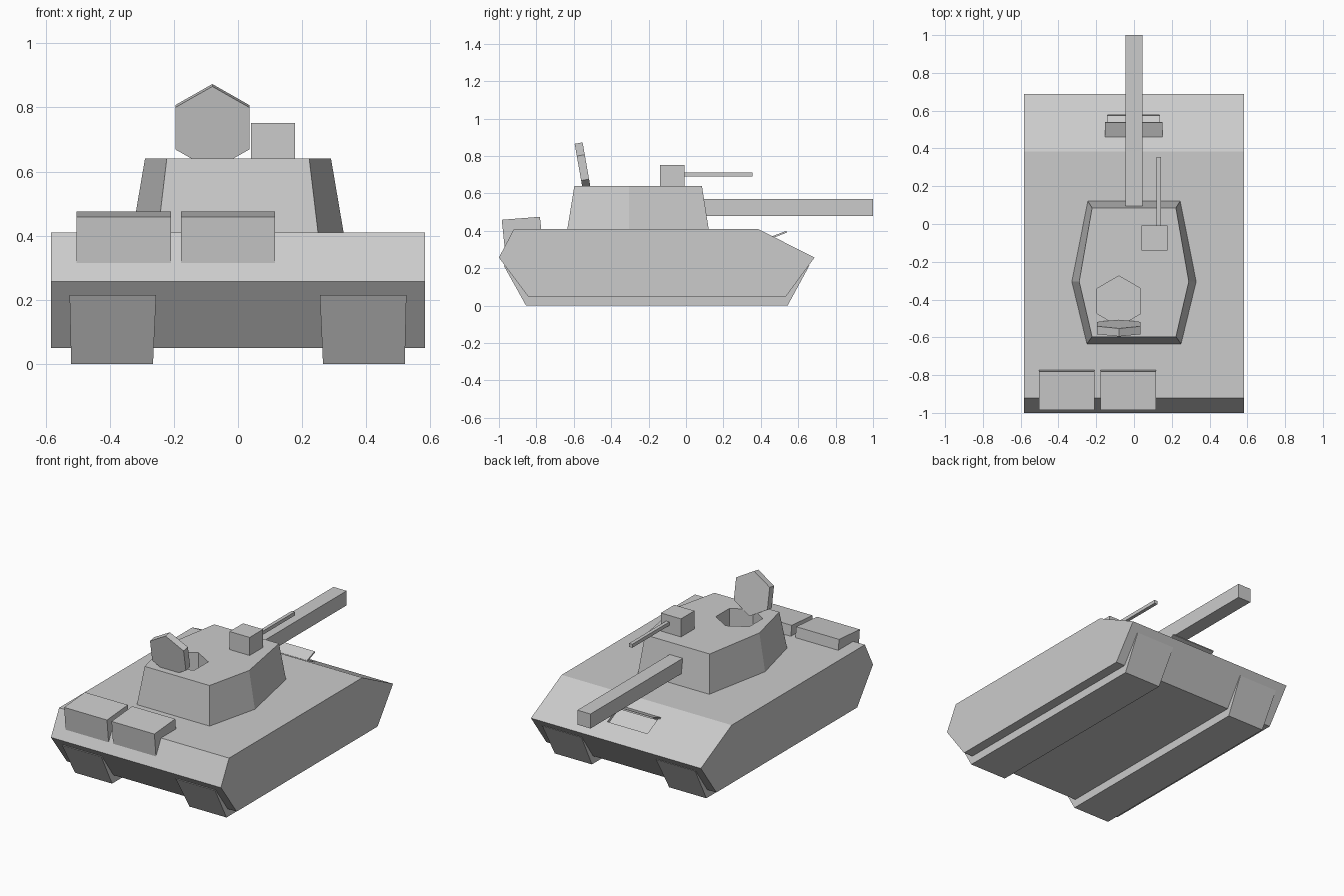
import bpy, bmesh
from math import radians
from mathutils import Matrix, Vector

cube = bpy.data.objects.get("Cube")
if cube:
    bpy.data.objects.remove(cube, do_unlink=True)

grey = bpy.data.materials.new("plain grey")
grey.use_nodes = True
COLOUR = (0.6, 0.6, 0.6, 1)
grey.diffuse_color = COLOUR
grey.node_tree.nodes["Principled BSDF"].inputs["Base Color"].default_value = COLOUR


def loft(name, lower, upper):
    """Closed solid between two matching rings of points."""
    bm = bmesh.new()
    a = [bm.verts.new(p) for p in lower]
    b = [bm.verts.new(p) for p in upper]
    bm.faces.new(a)
    bm.faces.new(b)
    for i in range(len(a)):
        j = (i + 1) % len(a)
        bm.faces.new((a[i], a[j], b[j], b[i]))
    bmesh.ops.recalc_face_normals(bm, faces=bm.faces)
    mesh = bpy.data.meshes.new(name)
    bm.to_mesh(mesh)
    bm.free()
    mesh.materials.append(grey)
    obj = bpy.data.objects.new(name, mesh)
    bpy.context.collection.objects.link(obj)
    return obj


def side_prism(name, profile, x0, x1):
    """Side profile of (y, z) points extruded across x."""
    return loft(name, [(x0, y, z) for y, z in profile], [(x1, y, z) for y, z in profile])


def box(name, x, y, z):
    return side_prism(name, [(y[0], z[0]), (y[1], z[0]), (y[1], z[1]), (y[0], z[1])], *x)


def hexagon(name, radius, depth, matrix):
    """Hexagonal slab, corners pointing along its local y."""
    bm = bmesh.new()
    bmesh.ops.create_cone(bm, cap_ends=True, segments=6, radius1=radius, radius2=radius,
                          depth=depth, matrix=matrix)
    # create_cone places its first corner on +y
    mesh = bpy.data.meshes.new(name)
    bm.to_mesh(mesh)
    bm.free()
    mesh.materials.append(grey)
    obj = bpy.data.objects.new(name, mesh)
    bpy.context.collection.objects.link(obj)
    return obj


def cut(target, cutter):
    mod = target.modifiers.new("opening", 'BOOLEAN')
    mod.operation = 'DIFFERENCE'
    mod.solver = 'EXACT'
    mod.object = cutter
    cutter.hide_render = True
    bpy.context.view_layer.objects.active = target
    bpy.ops.object.modifier_apply(modifier=mod.name)
    bpy.data.objects.remove(cutter, do_unlink=True)


# Hull with a shallow driver's opening in the sloping plate
hull = side_prism("hull", [(-1, 0.257), (-0.92, 0.41), (0.385, 0.41), (0.687, 0.257),
                           (0.535, 0.05), (-0.845, 0.05)], -0.583, 0.583)
opening = side_prism("driver_opening", [(0.465, 0.35), (0.475, 0.42), (0.585, 0.365),
                                        (0.575, 0.295)], -0.14, 0.135)
cut(hull, opening)

# Raised driver's lid
side_prism("driver_lid", [(0.462, 0.361), (0.54, 0.391), (0.537, 0.4), (0.459, 0.37)],
           -0.153, 0.15)

# Tracks, slightly narrower at the ground
for side, label in ((1, "left"), (-1, "right")):
    ends = [((0.265, 0.52), (-0.855, 0.543), 0), ((0.255, 0.525), (-0.975, 0.66), 0.215)]
    rings = [[(side * x[i], y[j], z) for i, j in ((0, 0), (1, 0), (1, 1), (0, 1))]
             for x, y, z in ends]
    loft(label + "_track", *rings)

# Turret with a deep hatch opening
base = [(0.25, -0.635), (0.33, -0.305), (0.245, 0.122)]
roof = [(0.222, -0.597), (0.29, -0.305), (0.222, 0.085)]


def mirrored(points, z):
    return [(x, y, z) for x, y in points] + [(-x, y, z) for x, y in reversed(points)]


turret = loft("turret", mirrored(base, 0.405), mirrored(roof, 0.64))
cut(turret, hexagon("hatch_opening", 0.133, 0.4, Matrix.Translation((-0.08, -0.408, 0.64))))

# Open hatch lid, leaning back
lid_tilt = Matrix.Rotation(radians(90 + 10), 4, 'X')
hexagon("hatch_lid", 0.133, 0.043, Matrix.Translation((-0.08, -0.551, 0.738)) @ lid_tilt)

# Guns
box("main_gun", (-0.045, 0.045), (0.08, 1.0), (0.48, 0.57))
box("roof_gun_mount", (0.04, 0.178), (-0.14, -0.008), (0.635, 0.752))
box("roof_gun_barrel", (0.12, 0.142), (-0.02, 0.355), (0.69, 0.712))

# Stowage bins at the rear, tilted a little
bin_profile = [(-0.97, 0.315), (-0.765, 0.33), (-0.781, 0.475), (-0.985, 0.459)]
for label, x0 in (("right", -0.503), ("middle", -0.178)):
    side_prism(label + "_stowage_bin", bin_profile, x0, x0 + 0.294)
